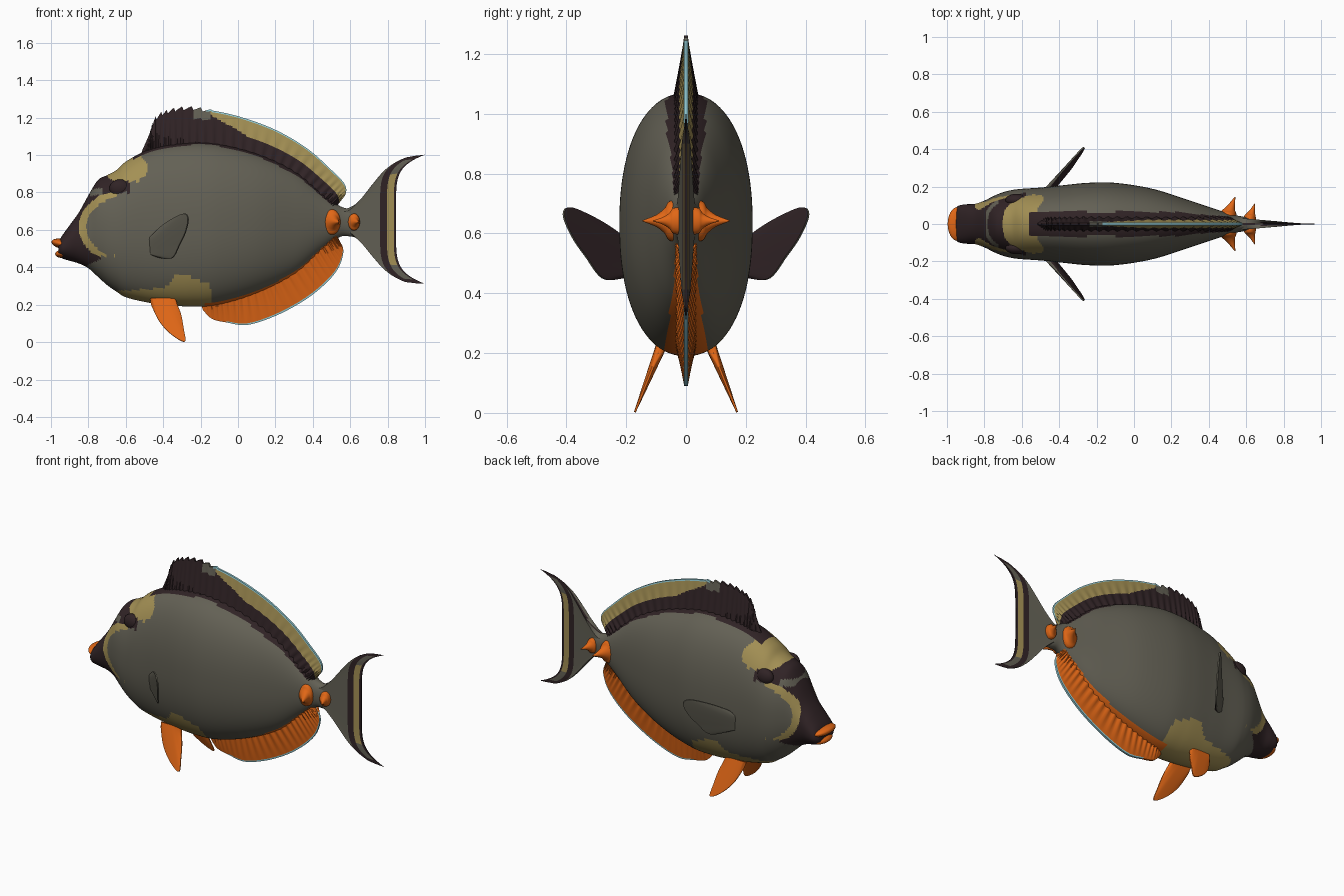
import bpy, bmesh, math
from mathutils import Vector

if "Cube" in bpy.data.objects:
    bpy.data.objects.remove(bpy.data.objects["Cube"])

# ---------- colours ----------
GREY, DARK, TAN, ORANGE, BLUE = range(5)
MATS = []
for name, col in [("slate_grey", (.125, .118, .09)), ("dark_brown", (.03, .017, .019)),
                  ("mustard_tan", (.37, .28, .09)), ("bright_orange", (.75, .135, .008)),
                  ("pale_blue", (.3, .62, .68))]:
    m = bpy.data.materials.new(name)
    m.diffuse_color = (*col, 1)
    m.use_nodes = True
    m.node_tree.nodes["Principled BSDF"].inputs["Base Color"].default_value = m.diffuse_color
    MATS.append(m)


# ---------- helpers ----------
def spline(rows, t):
    """Smooth curve through rows of numbers, t from 0 to 1."""
    n = len(rows) - 1
    f = min(max(t, 0), 1) * n
    i = min(int(f), n - 1)
    f -= i
    p0, p1, p2, p3 = (rows[min(max(i + d, 0), n)] for d in (-1, 0, 1, 2))
    return [b + .5 * f * (c - a + f * (2 * a - 5 * b + 4 * c - d + f * (3 * (b - c) + d - a)))
            for a, b, c, d in zip(p0, p1, p2, p3)]


def linear(points, x):
    for (x0, z0), (x1, z1) in zip(points, points[1:]):
        if x0 <= x <= x1:
            return z0 + (z1 - z0) * (x - x0) / (x1 - x0)
    return -1


def tube(name, rings, paint):
    """Skin closed rings, cap both ends, paint each face by rule."""
    bm = bmesh.new()
    vs = [[bm.verts.new(p) for p in r] for r in rings]
    n = len(rings[0])
    for i in range(len(rings) - 1):
        for k in range(n):
            q = (k + 1) % n
            f = bm.faces.new((vs[i][k], vs[i][q], vs[i + 1][q], vs[i + 1][k]))
            f.material_index = paint(i, k, f.calc_center_median())
    for i, r in ((0, vs[0]), (len(rings) - 2, vs[-1])):
        f = bm.faces.new(r)
        f.material_index = paint(i, n // 2, f.calc_center_median())
    bmesh.ops.recalc_face_normals(bm, faces=bm.faces)
    me = bpy.data.meshes.new(name)
    bm.to_mesh(me)
    bm.free()
    for m in MATS:
        me.materials.append(m)
    me.polygons.foreach_set("use_smooth", [True] * len(me.polygons))
    me.set_sharp_from_angle(angle=math.radians(50))
    ob = bpy.data.objects.new(name, me)
    bpy.context.collection.objects.link(ob)
    return ob


def fin(name, pos, normal, h0, h1, paint, nu=60, nv=16, ribs=0):
    """Tapered sheet: u runs along the fin, v from root to edge."""
    n = Vector(normal).normalized()
    rings = []
    for i in range(nu + 1):
        u = i / nu
        ends = min(1, .15 + 8 * min(u, 1 - u))
        rib = 1 + .2 * math.sin(u * ribs * math.tau)
        side = [(Vector(pos(u, j / nv)), (h0 * (1 - j / nv) * rib + h1) * ends)
                for j in range(nv + 1)]
        rings.append([p + n * h for p, h in side] + [p - n * h for p, h in reversed(side)])

    def rule(i, k, c):
        v = (k + .5) / nv if k < nv else 1 if k == nv else max(0, (2 * nv + .5 - k) / nv)
        return paint((i + .5) / nu, v, c, k < nv)
    return tube(name, rings, rule)


def blob(name, c, r, mat, tilt=0):
    """Ellipsoid from rings along y."""
    rings = []
    for i in range(17):
        a = math.pi * (.01 + .98 * i / 16)
        ring = []
        for k in range(24):
            b = math.tau * k / 24
            x, z = r[0] * math.sin(a) * math.cos(b), r[2] * math.sin(a) * math.sin(b)
            ring.append((c[0] + x * math.cos(tilt) + z * math.sin(tilt), c[1] - r[1] * math.cos(a),
                         c[2] - x * math.sin(tilt) + z * math.cos(tilt)))
        rings.append(ring)
    tube(name, rings, lambda i, k, p: mat)


# ---------- body: x, top, bottom, half width ----------
BODY = [(-.96, .535, .465, .075), (-.94, .57, .448, .097), (-.9, .625, .435, .105),
        (-.85, .695, .42, .108), (-.8, .785, .395, .125), (-.75, .865, .35, .15),
        (-.7, .893, .305, .17), (-.65, .92, .27, .182), (-.6, .965, .24, .188),
        (-.5, 1.02, .215, .195), (-.4, 1.05, .2, .205), (-.25, 1.068, .19, .22),
        (-.1, 1.06, .2, .22), (.1, 1.01, .26, .188), (.3, .92, .36, .125),
        (.45, .8, .49, .075), (.54, .73, .56, .048), (.6, .715, .565, .036), (.66, .735, .55, .02)]
BELLY = [(-.78, .28), (-.6, .275), (-.45, .285), (-.37, .3), (-.34, .355), (-.25, .35),
         (-.2, .325), (-.15, .32), (-.14, .2)]
NB, KB = 216, 96
sections = [spline(BODY, i / NB) for i in range(NB + 1)]


def body_ring(s):
    x, top, bot, w = s
    ring = []
    for k in range(KB):
        a = math.tau * (k + .5) / KB
        c, d = math.cos(a), math.sin(a)
        ring.append((x, w * math.copysign(abs(c) ** .9, c),
                     (top + bot) / 2 + (top - bot) / 2 * math.copysign(abs(d) ** .9, d)))
    return ring


def body_paint(i, k, p):
    x, y, z = p
    _, top, bot, _ = sections[i]
    cheek = math.hypot((x + .62) / .225, (z - .615) / .185)
    if -.565 < x < .5 and z > top - .028 and abs(y) < .065:
        return DARK
    if -.18 < x < .53 and z < bot + .02:
        return ORANGE
    if z < linear(BELLY, x):
        return TAN
    if z > .86 and x > -.715 and math.hypot((x + .6) / .115, (z - .93) / .085) < 1:
        return TAN
    if -.79 < x < -.725 and abs(z - .802 - .2 * (x + .76)) < .017:
        return GREY
    if x < -.645 and z > .46 and .85 < cheek < 1.03:
        return TAN
    if cheek >= 1.0 and x < -.575 and (z > .75 or (x < -.67 and (z > .47 + (x + .68) * .47 or x < -.83))):
        return DARK
    return GREY


tube("body", [body_ring(s) for s in sections], body_paint)

# ---------- lips and eyes ----------
blob("upper_lip", (-.943, 0, .525), (.055, .09, .026), ORANGE, .25)
blob("lower_lip", (-.93, 0, .474), (.048, .08, .024), ORANGE, -.1)
for s in (-1, 1):
    blob("eye", (-.63, s * .128, .822), (.058, .033, .048), DARK)

# ---------- dorsal and anal fins: root x, z, edge x, z ----------
DORSAL = [(-.53, .97, -.51, 1.03), (-.49, .98, -.475, 1.11), (-.45, .99, -.445, 1.19),
          (-.38, 1.0, -.375, 1.235), (-.28, 1.03, -.28, 1.25), (-.15, 1.03, -.15, 1.24),
          (0, 1.0, .01, 1.205), (.15, .95, .2, 1.135), (.28, .89, .37, 1.035),
          (.39, .81, .5, .92), (.47, .74, .57, .845), (.5, .71, .575, .79), (.52, .7, .54, .75)]
ANAL = [(-.2, .24, -.19, .175), (-.15, .25, -.14, .125), (-.08, .27, -.06, .105),
        (.03, .3, .05, .092), (.13, .35, .2, .14), (.24, .41, .35, .22), (.35, .49, .46, .305),
        (.43, .55, .53, .385), (.48, .58, .56, .46), (.51, .59, .56, .51), (.52, .6, .54, .535)]


def strip(rows, spikes=0):
    def pos(u, v):
        bx, bz, ex, ez = spline(rows, u)
        if .1 < u < .42:
            ez += spikes * (((u * 28) % 1) - .5) * v
        return (bx + (ex - bx) * v, 0, bz + (ez - bz) * v)
    return pos


def dorsal_paint(u, v, p, side):
    if v > .955 and p.x > -.17:
        return BLUE
    if -.24 < p.x < -.15 and v > .75:
        return GREY
    return TAN if p.x > -.2 and v > .55 + max(0, 1.6 * (.05 - p.x)) else DARK


fin("dorsal_fin", strip(DORSAL, .025), (0, 1, 0), .034, .006, dorsal_paint, 160, 24, 36)
fin("anal_fin", strip(ANAL), (0, 1, 0), .034, .006,
    lambda u, v, p, side: BLUE if v > .95 and p.x > -.06 else ORANGE, 140, 24, 30)

# ---------- tail fin: x and half height along its leading edges ----------
TAIL = [(.54, .07), (.6, .074), (.71, .15), (.79, .24), (.87, .32), (.93, .338), (1.0, .345)]


def tail_pos(u, v):
    s = 2 * u - 1
    tip, half = spline(TAIL, v)
    mid = .54 + .305 * v
    return (mid + (tip - mid) * abs(s) ** 6, 0, .645 + .012 * v + s * half)


def tail_paint(u, v, p, side):
    s = abs(2 * u - 1)
    if v > .96 or .72 < v < .85 or (s > .93 and v > .3):
        return DARK
    return TAN if v >= .85 and s < .72 else GREY


fin("tail_fin", tail_pos, (0, 1, 0), .03, .004, tail_paint, 90, 50)

# ---------- paired fins and tail spines ----------
PECTORAL = [(-.48, .55, -.47, .56), (-.48, .54, -.42, .612), (-.48, .53, -.355, .658),
            (-.478, .52, -.29, .687), (-.475, .51, -.266, .66), (-.472, .5, -.28, .59),
            (-.468, .49, -.31, .525), (-.463, .475, -.355, .448), (-.46, .465, -.44, .455)]
PELVIC = [(-.47, .23, -.465, .2), (-.45, .23, -.42, .11), (-.42, .23, -.355, .04),
          (-.39, .23, -.285, .003), (-.37, .23, -.29, .07), (-.35, .23, -.305, .15),
          (-.33, .23, -.325, .2)]
SPINE = [(.01, 0, .05, .072), (.055, 0, .047, .066), (.072, .005, .036, .042),
         (.1, .02, .02, .02), (.145, .04, .002, .002)]

for s in (-1, 1):
    def pectoral_pos(u, v):
        x, _, z = strip(PECTORAL)(u, v)
        return (x, s * (.185 + 1.04 * (x + .47) - .2 * (.6 - z)), z)

    def pelvic_pos(u, v):
        x, _, z = strip(PELVIC)(u, v)
        return (x, s * (.088 + .4 * (.21 - z)), z)

    # the rear face of each side fin is dark
    fin("pectoral_fin", pectoral_pos, (.7, -.7 * s, .14), .016, .004,
        lambda u, v, p, side: DARK if side else GREY)
    fin("pelvic_fin", pelvic_pos, (0, .93 * s, .37), .016, .003, lambda u, v, p, side: ORANGE)

    for cx, k, ky in ((.5, 1, 1), (.62, .65, .76)):
        rings = []
        for i in range(17):
            y, off, rx, rz = spline(SPINE, i / 16)
            rings.append([(cx + k * (off + rx * math.cos(math.tau * j / 24)), s * y * ky,
                           .642 + k * rz * math.sin(math.tau * j / 24)) for j in range(24)])
        tube("tail_spine", rings, lambda i, j, p: ORANGE)
